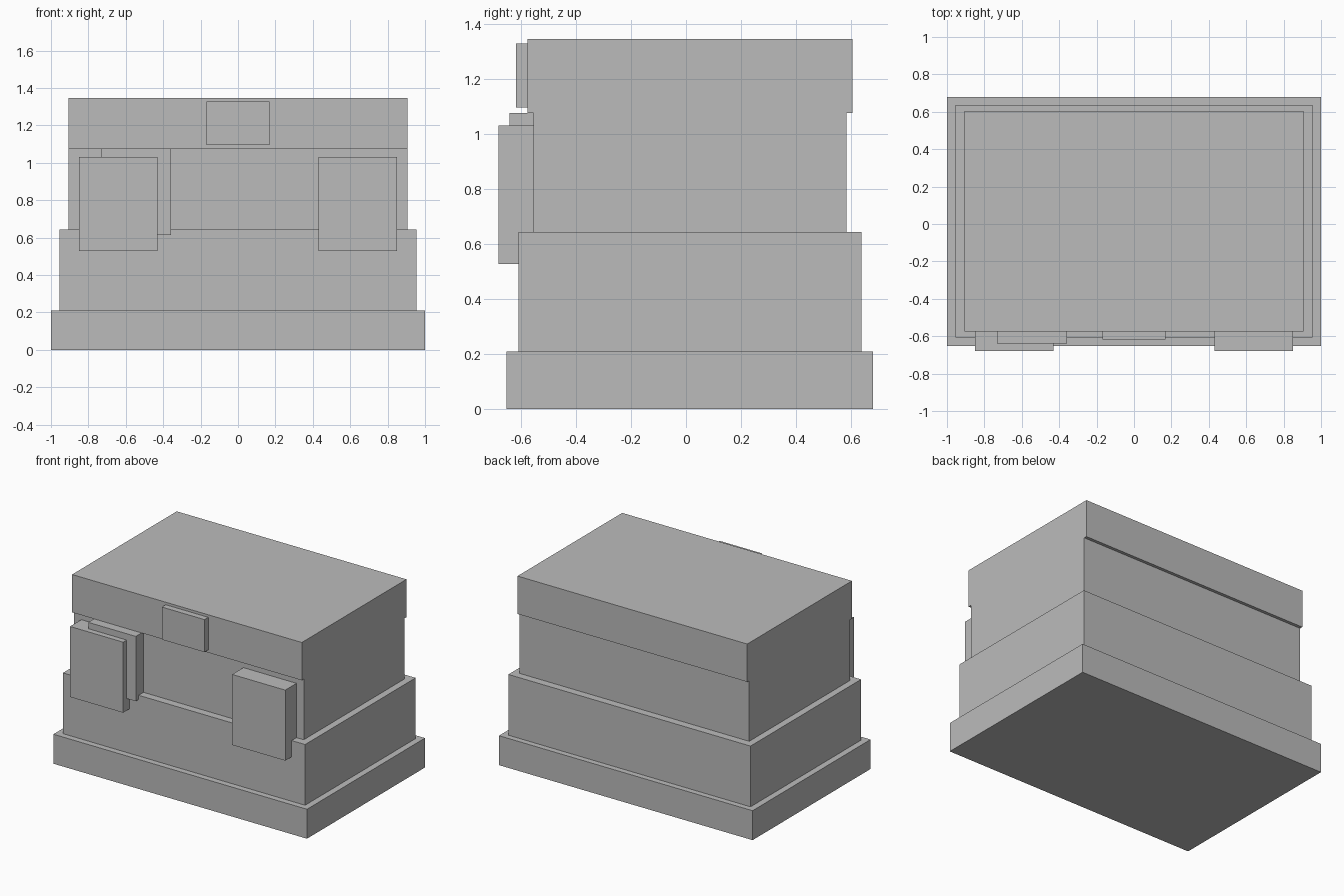
import bpy

if "Cube" in bpy.data.objects:
    bpy.data.objects.remove(bpy.data.objects["Cube"])

# One flat grey for the whole model
grey = bpy.data.materials.new("plain grey")
grey.diffuse_color = (0.5, 0.5, 0.5, 1.0)
grey.use_nodes = True
grey.node_tree.nodes["Principled BSDF"].inputs["Base Color"].default_value = grey.diffuse_color


def box(name, x, y, z):
    """Axis-aligned box from (min, max) ranges."""
    verts = [(a, b, c) for a in x for b in y for c in z]
    faces = [(0, 1, 3, 2), (4, 6, 7, 5), (0, 4, 5, 1),
             (2, 3, 7, 6), (0, 2, 6, 4), (1, 5, 7, 3)]
    mesh = bpy.data.meshes.new(name)
    mesh.from_pydata(verts, [], faces)
    mesh.materials.append(grey)
    obj = bpy.data.objects.new(name, mesh)
    bpy.context.collection.objects.link(obj)
    return obj


# Stacked body tiers: half width, depth range, height range
tiers = [
    ("base_plinth", 1.0, (-0.651, 0.678), (0.0, 0.21)),
    ("lower_body", 0.955, (-0.608, 0.637), (0.21, 0.643)),
    ("upper_body", 0.906, (-0.553, 0.582), (0.643, 1.075)),
    ("lid", 0.906, (-0.575, 0.604), (1.075, 1.345)),
]
for name, half, y, z in tiers:
    box(name, (-half, half), y, z)

# Pair of front straps, mirrored left and right
for side, x in (("left", (-0.849, -0.43)), ("right", (0.43, 0.849))):
    box(f"{side}_front_strap", x, (-0.68, -0.553), (0.527, 1.03))

# Inner plate tucked behind the left strap
box("inner_plate", (-0.733, -0.358), (-0.64, -0.553), (0.613, 1.075))

# Latch plate in the middle of the lid
box("lid_latch", (-0.168, 0.168), (-0.618, -0.575), (1.095, 1.327))
